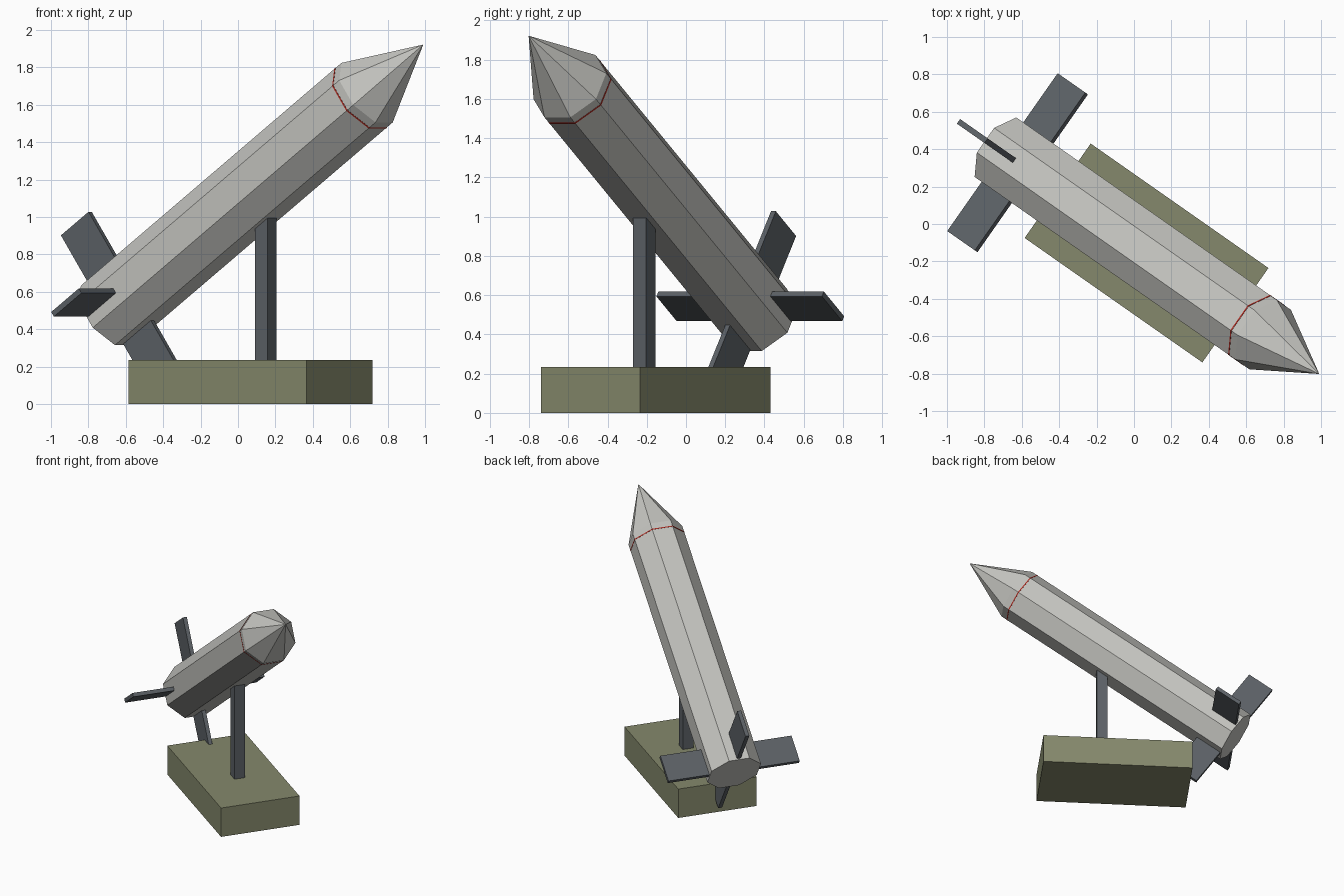
import bpy, bmesh, math
from mathutils import Matrix, Vector

if "Cube" in bpy.data.objects:
    bpy.data.objects.remove(bpy.data.objects["Cube"])


def material(name, rgb):
    m = bpy.data.materials.new(name)
    m.diffuse_color = (*rgb, 1)
    m.use_nodes = True
    m.node_tree.nodes["Principled BSDF"].inputs["Base Color"].default_value = m.diffuse_color
    return m


GREY = material("light_grey", (0.56, 0.56, 0.53))
STEEL = material("dark_steel", (0.107, 0.120, 0.133))
OLIVE = material("olive", (0.235, 0.25, 0.15))
RED = material("red", (0.45, 0.03, 0.02))

YAW = Matrix.Rotation(math.radians(-35), 4, 'Z')
PITCH = Matrix.Rotation(math.radians(-35), 4, 'Y')
# Rocket frame: local x runs from the tail to the tip
ROCKET = Matrix.Translation((-0.703, 0.384, 0.474)) @ YAW @ PITCH


def finish(name, bm, mat, matrix):
    bmesh.ops.recalc_face_normals(bm, faces=bm.faces)
    me = bpy.data.meshes.new(name)
    bm.to_mesh(me)
    bm.free()
    me.materials.append(mat)
    ob = bpy.data.objects.new(name, me)
    ob.matrix_world = matrix
    bpy.context.collection.objects.link(ob)
    return ob


def box(name, size, mat, matrix):
    bm = bmesh.new()
    bmesh.ops.create_cube(bm, size=1)
    bmesh.ops.scale(bm, vec=Vector(size), verts=bm.verts)
    return finish(name, bm, mat, matrix)


def octagon_loft(name, profile, mat, closed=False):
    """Eight-sided loft along local x through (x, radius) pairs, flat side up."""
    bm = bmesh.new()
    rings = []
    for x, r in profile:
        if r == 0:
            rings.append([bm.verts.new((x, 0, 0))] * 8)
        else:
            angles = [math.radians(22.5 + 45 * i) for i in range(8)]
            rings.append([bm.verts.new((x, r * math.cos(a), r * math.sin(a))) for a in angles])
    pairs = list(zip(rings, rings[1:]))
    if closed:
        pairs.append((rings[-1], rings[0]))
    for a, b in pairs:
        for i in range(8):
            j = (i + 1) % 8
            bm.faces.new(list(dict.fromkeys((a[i], a[j], b[j], b[i]))))
    if not closed:
        for ring in (rings[0], rings[-1]):
            if len(set(ring)) == 8:
                bm.faces.new(ring)
    return finish(name, bm, mat, ROCKET)


# Rocket body with pointed nose
octagon_loft("rocket_body", [(0, 0.21), (2.076, 0.21), (2.524, 0)], GREY)

# Thin red band below the nose
octagon_loft("red_band", [(2.021, 0.205), (2.021, 0.2115), (2.029, 0.2115), (2.029, 0.205)],
             RED, closed=True)

# Two crossed plates make the four tail fins
for name, size in (("side_fins", (0.22, 1.03, 0.03)), ("upright_fins", (0.22, 0.03, 1.03))):
    box(name, size, STEEL, ROCKET @ Matrix.Translation((0.12, 0, 0)))

# Launch stand: block and support post
box("base_block", (1.16, 0.616, 0.235), OLIVE, Matrix.Translation((0.067, -0.155, 0.1175)) @ YAW)
box("support_post", (0.083, 0.083, 0.90), STEEL, Matrix.Translation((0.148, -0.213, 0.60)) @ YAW)
